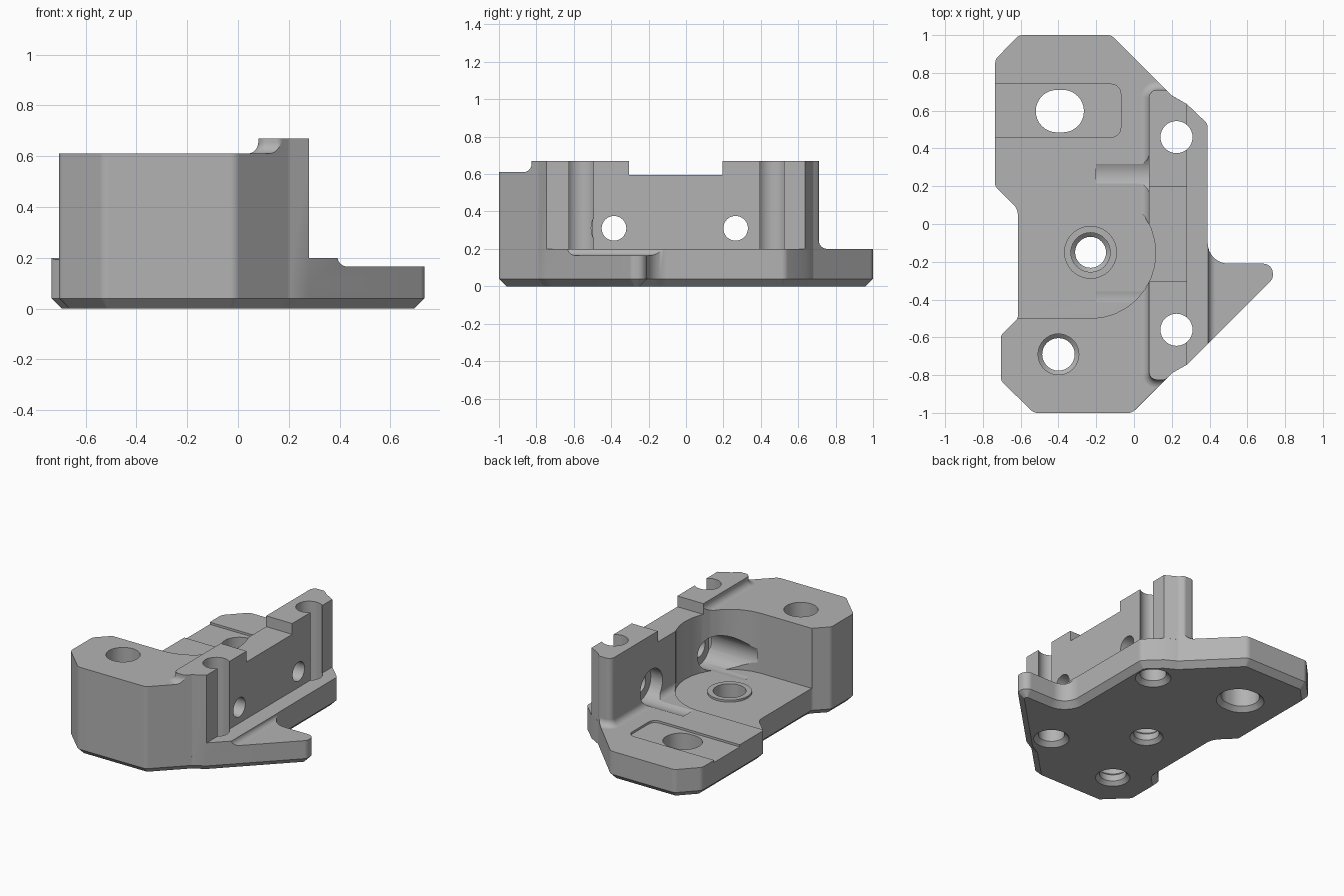
import bpy, bmesh, math
from mathutils import Vector, Matrix

if "Cube" in bpy.data.objects:
    bpy.data.objects.remove(bpy.data.objects["Cube"])

grey = bpy.data.materials.new("plain grey")
grey.use_nodes = True
grey.diffuse_color = (0.45, 0.45, 0.45, 1)
for node in grey.node_tree.nodes:
    if node.type == "BSDF_PRINCIPLED":
        node.inputs["Base Color"].default_value = grey.diffuse_color

SEGMENTS = 8


def ring(corners, inset):
    """Counter-clockwise (x, y, radius) corners, moved inward and rounded."""
    count = len(corners)
    pts = [Vector(c[:2]) for c in corners]
    out = []
    for i, p in enumerate(pts):
        u = (p - pts[i - 1]).normalized()
        v = (pts[(i + 1) % count] - p).normalized()
        n1, n2 = Vector((-u.y, u.x)), Vector((-v.y, v.x))
        p = p + (n1 + n2) * inset / (1 + n1.dot(n2))
        turn = math.atan2(u.x * v.y - u.y * v.x, u.dot(v))
        side = 1 if turn > 0 else -1
        r = corners[i][2]
        if r:
            r = max(r - side * inset, 0.002)
        start = p - u * r * math.tan(abs(turn) / 2)
        centre = start + n1 * side * r
        for k in range(SEGMENTS + 1):
            out.append(centre + Matrix.Rotation(turn * k / SEGMENTS, 2) @ (start - centre))
    return out


def loft(name, corners, levels, matrix=Matrix()):
    """Solid through (height, inset) levels of one outline."""
    bm = bmesh.new()
    rows = [[bm.verts.new((p.x, p.y, z)) for p in ring(corners, d)] for z, d in levels]
    n = len(rows[0])
    for low, high in zip(rows, rows[1:]):
        for i in range(n):
            j = (i + 1) % n
            bm.faces.new((low[i], low[j], high[j], high[i]))
    bm.faces.new(rows[0][::-1])
    bm.faces.new(rows[-1])
    bmesh.ops.remove_doubles(bm, verts=bm.verts, dist=1e-5)
    bmesh.ops.transform(bm, matrix=matrix, verts=bm.verts)
    bmesh.ops.recalc_face_normals(bm, faces=bm.faces)
    mesh = bpy.data.meshes.new(name)
    bm.to_mesh(mesh)
    bm.free()
    mesh.materials.append(grey)
    obj = bpy.data.objects.new(name, mesh)
    bpy.context.collection.objects.link(obj)
    return obj


def rect(x0, x1, y0, y1, r=0):
    return [(x0, y0, r), (x1, y0, r), (x1, y1, r), (x0, y1, r)]


def circle(x, y, r):
    return rect(x - r, x + r, y - r, y + r, r)


def combine(target, tool, operation):
    mod = target.modifiers.new("combine", "BOOLEAN")
    mod.operation, mod.solver, mod.object = operation, "EXACT", tool
    bpy.context.view_layer.objects.active = target
    bpy.ops.object.modifier_apply(modifier=mod.name)
    bpy.data.objects.remove(tool)


def flare(z, r):
    """Levels of a concave fillet that spreads out toward its foot."""
    arc = [(z + r - r * math.cos(a), r * math.sin(a) - r)
           for a in (math.pi / 2 * k / SEGMENTS for k in range(SEGMENTS + 1))]
    return [(z - 0.05, -r)] + arc


# Outlines shared by the parts
front = [(-0.615, -0.5, 0.03), (-0.705, -0.59, 0.04), (-0.705, -0.83, 0.05),
         (-0.53, -1, 0.05), (-0.01, -1, 0.05), (0.2, -0.79, 0.03), (0.28, -0.745, 0)]
tab = [(0.735, -0.29, 0.045), (0.735, -0.21, 0.05), (0.39, -0.21, 0.11)]
back = [(0.39, 0.53, 0.045), (0.28, 0.635, 0), (0.2, 0.68, 0.03), (-0.12, 1, 0.05),
        (-0.61, 1, 0.05), (-0.735, 0.87, 0.05), (-0.735, 0.2, 0.03), (-0.615, 0.08, 0.08)]
wall_outline = [(0.08, -0.825, 0.04), (0.165, -0.825, 0.03), (0.2, -0.79, 0.03),
                (0.28, -0.745, 0), (0.28, 0.635, 0), (0.2, 0.68, 0.03),
                (0.17, 0.71, 0.03), (0.08, 0.71, 0.04)]
block_outline = front + [(0.28, 0, 0), (-0.615, 0, 0)]

# Chamfered base plate with the lower side tab
bracket = loft("bracket_body", front + tab + back, [(0, 0.04), (0.04, 0), (0.2, 0)])
along_y = Matrix.Rotation(math.pi / 2, 4, "X")
combine(bracket, loft("tab_step", rect(0.392, 1.2, 0.165, 0.7, 0.04),
                      [(0.1, 0), (0.8, 0)], along_y), "DIFFERENCE")

# Tall block and upright wall, with fillets where the wall meets flat ground
block = loft("block", block_outline, [(0.1, 0), (0.61, 0)])
wall = loft("wall", wall_outline, [(0.1, 0), (0.67, 0)])
head = loft("wall_top_fillet", wall_outline, flare(0.61, 0.045))
combine(head, loft("head_limit", block_outline, [(0.3, 0), (0.9, 0)]), "INTERSECT")
foot = loft("wall_foot_fillet", wall_outline, flare(0.2, 0.045))
foot_area = [(-0.3, 0, 0), (0.28, 0, 0), (0.28, 0.6, 0), (-0.1, 0.98, 0), (-0.3, 0.98, 0)]
combine(foot, loft("foot_limit", foot_area, [(0.1, 0), (0.4, 0)]), "INTERSECT")
for part in (block, wall, head, foot):
    combine(bracket, part, "UNION")

# Round-ended pocket, dip in the wall top and shallow slot recess
pocket = [(-1, -0.5, 0), (0.115, -0.5, 0.345), (0.115, 0.192, 0.345), (-1, 0.192, 0)]
combine(bracket, loft("pocket", pocket, [(0.193, 0), (1, 0)]), "DIFFERENCE")
combine(bracket, loft("wall_dip", rect(0, 0.5, -0.305, 0.195), [(0.595, 0), (1, 0)]), "DIFFERENCE")
combine(bracket, loft("slot_recess", rect(-1, -0.07, 0.46, 0.74, 0.05),
                      [(0.185, 0), (0.4, 0)]), "DIFFERENCE")

# Raised ring in the pocket
combine(bracket, loft("boss", circle(-0.23, -0.15, 0.14), [(0.15, 0), (0.207, 0)]), "UNION")

# Vertical holes, chamfered underneath; the wider bore sits above a thin lip
flared_hole = [(-0.02, -0.03), (0, -0.03), (0.03, 0), (1, 0)]
lipped_hole = [(-0.02, -0.025), (0, -0.025), (0.025, 0), (0.07, 0), (0.09, -0.022), (1, -0.022)]
for name, outline, levels in (
        ("slot", rect(-0.52, -0.265, 0.485, 0.71, 0.112), flared_hole),
        ("back_channel", circle(0.225, 0.46, 0.085), flared_hole),
        ("front_channel", circle(0.225, -0.56, 0.085), flared_hole),
        ("boss_hole", circle(-0.23, -0.15, 0.082), lipped_hole),
        ("block_hole", circle(-0.4, -0.69, 0.086), lipped_hole)):
    combine(bracket, loft(name, outline, levels), "DIFFERENCE")

# Cross holes through the wall, counterbored from the pocket side
for y in (-0.385, 0.265):
    along_x = Matrix.Translation((0, y, 0.31)) @ Matrix.Rotation(math.pi / 2, 4, "Y")
    combine(bracket, loft("cross_hole", circle(0, 0, 0.066),
                          [(0, 0), (0.5, 0)], along_x), "DIFFERENCE")
    combine(bracket, loft("counterbore", circle(0, 0, 0.122),
                          [(-0.2, 0), (0.17, 0)], along_x), "DIFFERENCE")

# Smooth curves with crisp edges
bpy.ops.object.select_all(action="DESELECT")
bracket.select_set(True)
bpy.context.view_layer.objects.active = bracket
bpy.ops.object.shade_smooth_by_angle(angle=math.radians(25))
weighted = bracket.modifiers.new("even shading", "WEIGHTED_NORMAL")
weighted.keep_sharp = True
